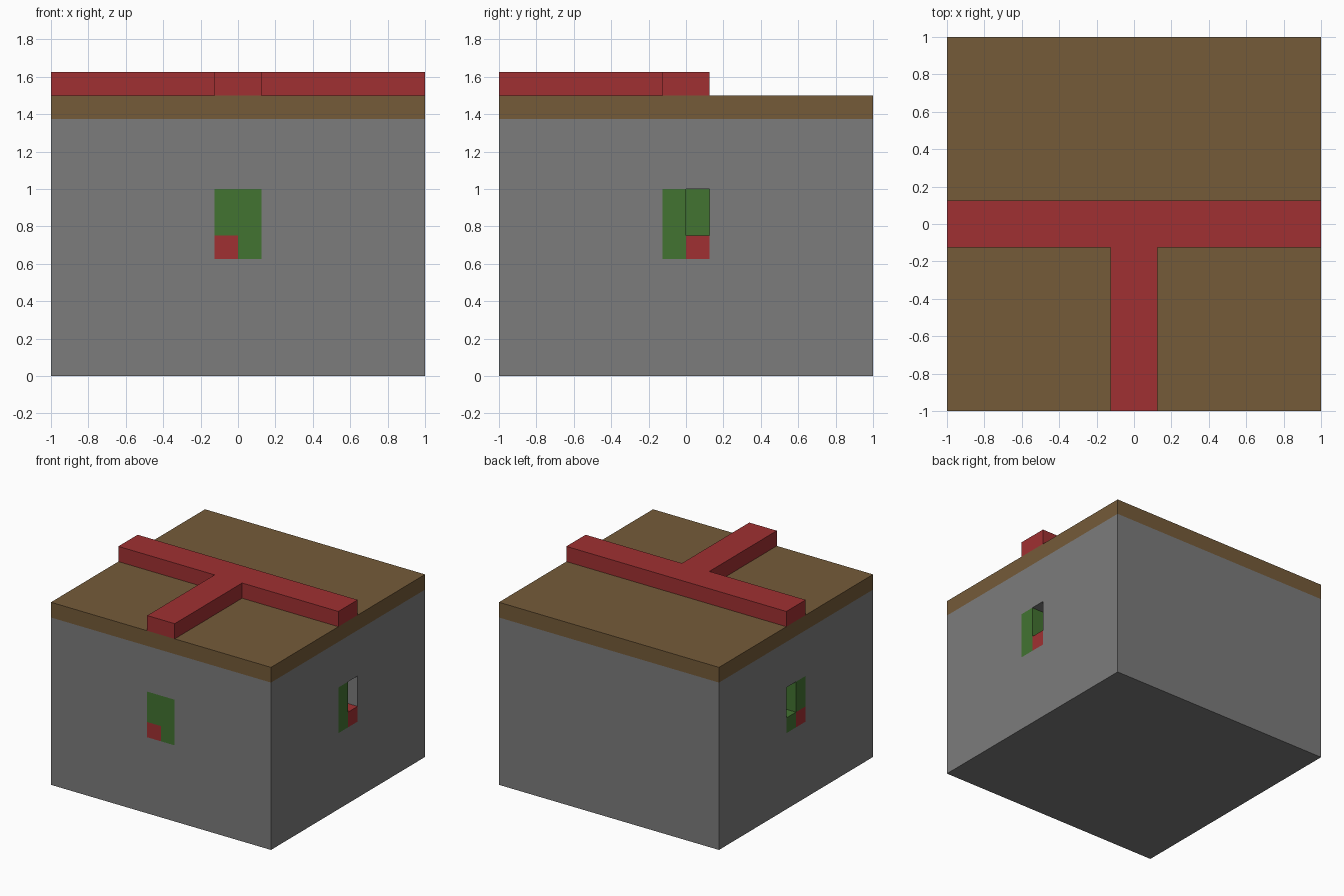
import bpy
import bmesh

if "Cube" in bpy.data.objects:
    bpy.data.objects.remove(bpy.data.objects["Cube"], do_unlink=True)

U = 0.125  # one building unit


def material(name, hex_code):
    def linear(c):
        return c / 12.92 if c <= 0.04045 else ((c + 0.055) / 1.055) ** 2.4
    col = [linear(int(hex_code[i:i + 2], 16) / 255) for i in (0, 2, 4)] + [1]
    m = bpy.data.materials.new(name)
    m.use_nodes = True
    m.diffuse_color = col
    m.node_tree.nodes["Principled BSDF"].inputs["Base Color"].default_value = col
    return m


grey = material("stone grey", "7C7C7C")
brown = material("wood brown", "755B39")
red = material("brick red", "A03032")
green = material("leaf green", "427331")


def box(name, lo, hi, mat):
    """Box between two corners, given in building units."""
    bm = bmesh.new()
    bmesh.ops.create_cube(bm, size=1)
    for v in bm.verts:
        v.co = [(hi[i] if v.co[i] > 0 else lo[i]) * U for i in range(3)]
    mesh = bpy.data.meshes.new(name)
    bm.to_mesh(mesh)
    bm.free()
    ob = bpy.data.objects.new(name, mesh)
    bpy.context.collection.objects.link(ob)
    mesh.materials.append(mat)
    return ob


# Main block, slab and raised T-shaped bars
body = box("body", (-8, -8, 0), (8, 8, 11), grey)
box("top_slab", (-8, -8, 11), (8, 8, 12), brown)
box("cross_bar", (-8, -1, 12), (8, 1, 13), red)
box("stem_bar", (-1, -8, 12), (1, -1, 13), red)


def cut(name, lo, hi):
    cutter = box(name, lo, hi, grey)
    mod = body.modifiers.new(name, "BOOLEAN")
    mod.operation = "DIFFERENCE"
    mod.solver = "EXACT"
    mod.object = cutter
    cutter.hide_render = True
    return cutter


# Front panel, set flush into the wall
cutters = [cut("front_cutter", (-1, -9, 5), (1, -7, 8))]
box("front_panel_top", (-1, -8, 6), (1, -7, 8), green)
box("front_panel_corner", (0, -8, 5), (1, -7, 6), green)
box("front_panel_red", (-1, -8, 5), (0, -7, 6), red)

# Side panels, each with an open niche towards the back
for side, s, under, beside in (("left", 1, red, green), ("right", -1, green, red)):
    def span(a, b):
        return sorted((s * a, s * b))
    x0, x1 = span(7, 8)
    b0, b1 = span(6, 7)
    c0, c1 = span(6, 9)
    cutters.append(cut(side + "_cutter", (c0, -1, 5), (c1, 1, 8)))
    box(side + "_niche_back", (b0, -1, 5), (b1, 1, 8), green)
    box(side + "_panel_top", (x0, -1, 6), (x1, 0, 8), green)
    box(side + "_panel_low_front", (x0, -1, 5), (x1, 0, 6), beside)
    box(side + "_niche_sill", (x0, 0, 5), (x1, 1, 6), under)

# Apply the cuts and drop the cutters
bpy.context.view_layer.update()
evaluated = body.evaluated_get(bpy.context.evaluated_depsgraph_get())
cut_mesh = bpy.data.meshes.new_from_object(evaluated)
body.modifiers.clear()
body.data = cut_mesh
for c in cutters:
    bpy.data.objects.remove(c, do_unlink=True)
